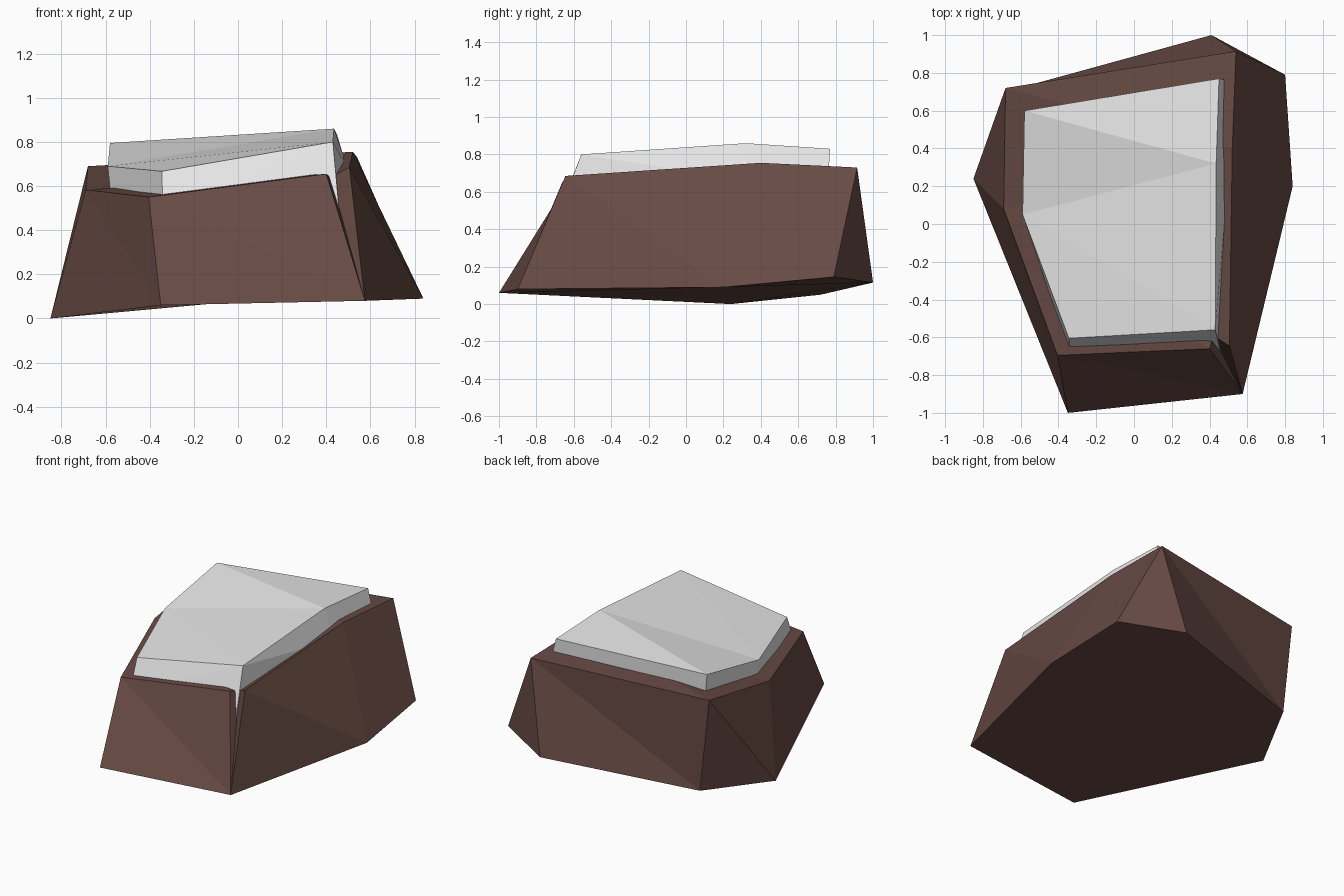
import bpy, bmesh

if "Cube" in bpy.data.objects:
    bpy.data.objects.remove(bpy.data.objects["Cube"])


def material(name, rgb):
    m = bpy.data.materials.new(name)
    m.diffuse_color = (*rgb, 1)
    m.use_nodes = True
    m.node_tree.nodes["Principled BSDF"].inputs["Base Color"].default_value = m.diffuse_color
    return m


def solid(name, points, faces, mat):
    """Build a flat-shaded closed solid from named corners; faces are strings of corner names."""
    bm = bmesh.new()
    v = {k: bm.verts.new(p) for k, p in points.items()}
    for f in faces.split():
        bm.faces.new([v[k] for k in f])
    bmesh.ops.recalc_face_normals(bm, faces=bm.faces)
    me = bpy.data.meshes.new(name)
    bm.to_mesh(me)
    bm.free()
    me.materials.append(mat)
    ob = bpy.data.objects.new(name, me)
    bpy.context.collection.objects.link(ob)
    return ob


# Rock: capitals are the foot corners, small letters the rim corners (n, k = corner crack)
rock_points = {
    "A": (-0.85, 0.24, 0.0), "B": (-0.35, -1.0, 0.06), "C": (0.575, -0.9, 0.08),
    "D": (0.84, 0.2, 0.09), "E": (0.80, 0.79, 0.145), "F": (0.41, 1.0, 0.115),
    "G": (-0.61, 0.72, 0.05),
    "a": (-0.69, 0.08, 0.583), "b": (-0.405, -0.695, 0.55), "c": (0.40, -0.66, 0.655),
    "n": (0.42, -0.59, 0.64), "k": (0.505, -0.645, 0.685), "d": (0.52, 0.4, 0.755),
    "e": (0.54, 0.915, 0.73), "g": (-0.68, 0.72, 0.69),
}
solid("rock", rock_points,
      "ABa Bba BCb Ccb Cnc Ckn CDk Ddk DEd Eed EFe FGe Gge GAg Aag "  # walls
      "abc acn and nkd adg deg "                                      # top
      "GFEDCBA",                                                      # underside
      material("brown rock", (0.138, 0.07, 0.058)))

# Snow cap: small letters are the upper corners, capitals the lower ones sunk into the rock
snow_points = {
    "a": (-0.59, 0.05, 0.69), "b": (-0.345, -0.605, 0.667), "c": (0.43, -0.56, 0.80),
    "d": (0.435, 0.32, 0.86), "e": (0.45, 0.77, 0.83), "g": (-0.58, 0.60, 0.795),
    "A": (-0.575, 0.05, 0.54), "B": (-0.34, -0.685, 0.48), "C": (0.475, -0.75, 0.30),
    "D": (0.505, 0.32, 0.66), "E": (0.50, 0.76, 0.66), "G": (-0.565, 0.60, 0.62),
}
solid("snow_cap", snow_points,
      "ged gda adc acb "                      # top
      "abBA bcB cCB cdD cDC deED egGE gaAG "  # walls
      "ABC ACD ADG GDE",                      # underside
      material("white snow", (0.8, 0.8, 0.8)))
